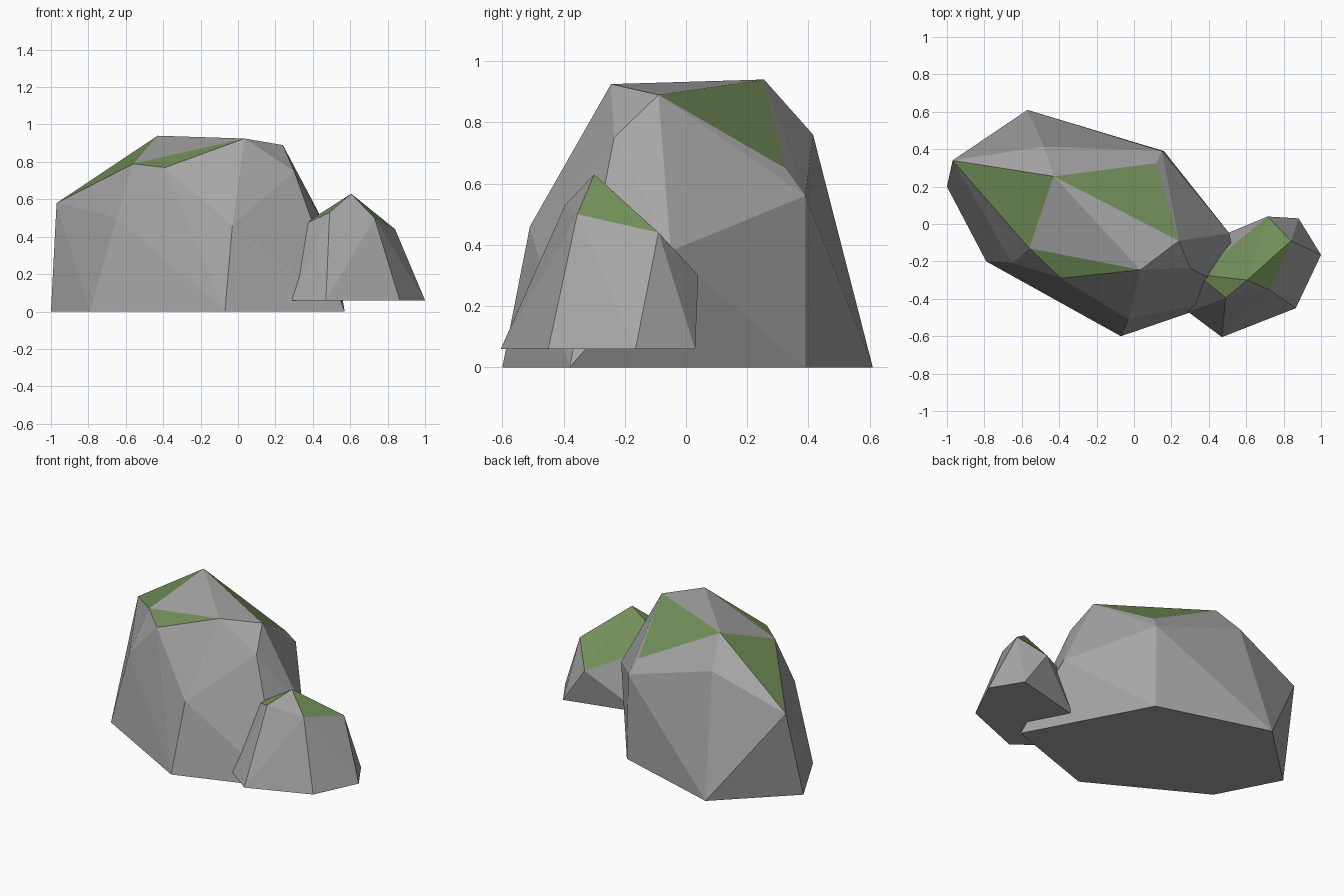
import bpy
import bmesh

cube = bpy.data.objects.get("Cube")
if cube:
    bpy.data.objects.remove(cube, do_unlink=True)


def make_material(name, rgb):
    mat = bpy.data.materials.new(name)
    mat.use_nodes = True
    color = (*rgb, 1.0)
    mat.diffuse_color = color
    bsdf = next(n for n in mat.node_tree.nodes if n.type == "BSDF_PRINCIPLED")
    bsdf.inputs["Base Color"].default_value = color
    bsdf.inputs["Roughness"].default_value = 0.9
    return mat


stone = make_material("stone grey", (0.38, 0.38, 0.38))
moss = make_material("moss green", (0.17, 0.28, 0.10))


def make_rock(name, corners, mossy_facets):
    """Wrap named corners in a faceted shell and put moss on chosen facets."""
    bm = bmesh.new()
    label = {bm.verts.new(co): key for key, co in corners.items()}
    hull = bmesh.ops.convex_hull(bm, input=list(bm.verts))
    loose = set(hull["geom_interior"]) | set(hull["geom_unused"])
    loose = [v for v in loose if isinstance(v, bmesh.types.BMVert)]
    patches = [set(facet.split()) for facet in mossy_facets]
    for face in bm.faces:
        face.smooth = False
        face.material_index = int({label[v] for v in face.verts} in patches)
    bmesh.ops.delete(bm, geom=loose, context="VERTS")
    bmesh.ops.recalc_face_normals(bm, faces=list(bm.faces))
    mesh = bpy.data.meshes.new(name)
    bm.to_mesh(mesh)
    bm.free()
    mesh.materials.append(stone)
    mesh.materials.append(moss)
    obj = bpy.data.objects.new(name, mesh)
    bpy.context.scene.collection.objects.link(obj)
    return obj


# Large boulder: ground ring, shoulders, crown
make_rock("large_boulder", {
    "base_west": (-1, 0.2, 0),
    "base_southwest": (-0.79, -0.2, 0),
    "base_south": (-0.07, -0.6, 0),
    "base_east": (0.57, -0.38, 0),
    "base_northeast": (0.16, 0.39, 0),
    "base_north": (-0.57, 0.61, 0),
    "west": (-0.97, 0.34, 0.58),
    "southwest": (-0.65, -0.21, 0.5),
    "south": (-0.03, -0.51, 0.46),
    "east": (0.51, -0.05, 0.38),
    "northeast": (0.15, 0.39, 0.56),
    "north": (-0.48, 0.415, 0.76),
    "ledge": (0.12, 0.325, 0.65),
    "brow_east": (0.3, -0.235, 0.75),
    "brow_west": (-0.56, -0.13, 0.79),
    "brow_south": (-0.39, -0.29, 0.77),
    "crown_west": (-0.43, 0.255, 0.94),
    "crown_south": (0.035, -0.245, 0.925),
    "crown_east": (0.24, -0.09, 0.89),
}, [
    "west crown_west brow_west",
    "brow_west brow_south crown_south",
    "crown_west crown_east ledge",
    "north ledge northeast",
])

# Small boulder leaning into the large one
make_rock("small_boulder", {
    "base_south": (0.47, -0.605, 0.06),
    "base_southeast": (0.865, -0.45, 0.06),
    "base_east": (1, -0.165, 0.06),
    "base_north": (0.88, 0.03, 0.06),
    "base_northwest": (0.4, -0.09, 0.06),
    "base_west": (0.29, -0.47, 0.06),
    "peak": (0.605, -0.3, 0.63),
    "south": (0.49, -0.395, 0.53),
    "southeast": (0.73, -0.355, 0.5),
    "east": (0.84, -0.09, 0.44),
    "north": (0.715, 0.04, 0.3),
    "west": (0.34, -0.27, 0.46),
}, [
    "peak south west",
    "peak southeast east",
    "peak east north",
    "peak north west",
])
